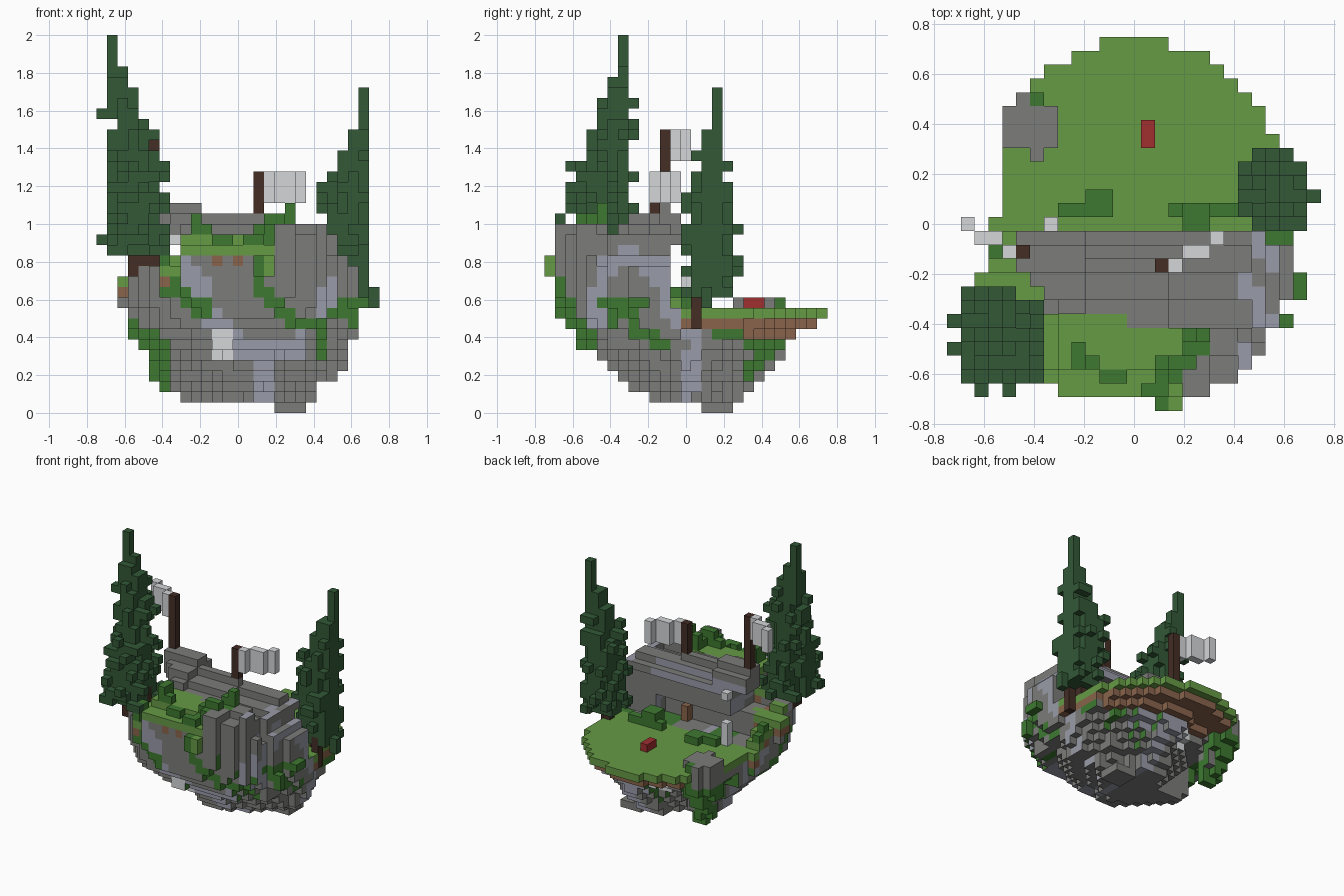
import bpy, bmesh, math, random
from mathutils import Vector

random.seed(7)
if "Cube" in bpy.data.objects:
    bpy.data.objects.remove(bpy.data.objects["Cube"])

V = 1 / 18  # cube size; cell centres lie on multiples of V

COLOURS = {"rock": "7C7C7A", "slate": "999BA8", "grass": "669B45", "moss": "3D7930",
           "dirt": "89644C", "bark": "432D25", "needles": "325836", "cloth": "D4D6D8",
           "red": "A02E2F"}
NAMES = list(COLOURS)


def linear(h):
    c = [int(h[n:n + 2], 16) / 255 for n in (0, 2, 4)]
    return [((v + .055) / 1.055) ** 2.4 for v in c] + [1]


MATS = []
for label, code in COLOURS.items():
    m = bpy.data.materials.new(label)
    m.use_nodes = True
    m.diffuse_color = linear(code)
    m.node_tree.nodes["Principled BSDF"].inputs["Base Color"].default_value = linear(code)
    MATS.append(m)

DIRS = [Vector(d) for d in ((1, 0, 0), (-1, 0, 0), (0, 1, 0), (0, -1, 0), (0, 0, 1), (0, 0, -1))]


def build(name, cells, paint=None):
    """Skin a set of cells {(i, j, k): colour}, leaving out the hidden faces."""
    bm = bmesh.new()
    for cell, colour in cells.items():
        c = Vector(cell)
        for d in DIRS:
            if tuple(int(v) for v in c + d) in cells:
                continue
            u = Vector((d.y, d.z, d.x))
            w = d.cross(u)
            mid = (c + Vector((0, 0, .5)) + d / 2) * V
            f = bm.faces.new([bm.verts.new(mid + (u * a + w * b) * V / 2)
                              for a, b in ((-1, -1), (1, -1), (1, 1), (-1, 1))])
            f.material_index = NAMES.index(paint(mid, d, colour) if paint else colour)
    bmesh.ops.remove_doubles(bm, verts=bm.verts, dist=V / 100)
    me = bpy.data.meshes.new(name)
    bm.to_mesh(me)
    bm.free()
    for m in MATS:
        me.materials.append(m)
    ob = bpy.data.objects.new(name, me)
    bpy.context.collection.objects.link(ob)


def box(colour, xs, ys, zs):
    return {(i, j, k): colour for i in range(xs[0], xs[1] + 1)
            for j in range(ys[0], ys[1] + 1) for k in range(zs[0], zs[1] + 1)}


def lerp(rows, t):
    """Interpolate rows sorted by their rising first value."""
    if t <= rows[0][0]:
        return rows[0][1:]
    for a, b in zip(rows, rows[1:]):
        if t <= b[0]:
            s = (t - a[0]) / (b[0] - a[0])
            return [p + (q - p) * s for p, q in zip(a[1:], b[1:])]
    return rows[-1][1:]


# Island bowl: height, left, right, front, back
BOWL = [(.03, .19, .36, .07, .26), (.08, -.28, .4, -.17, .34), (.14, -.4, .45, -.31, .37),
        (.2, -.41, .52, -.4, .42), (.3, -.47, .57, -.48, .5), (.4, -.57, .61, -.59, .57),
        (.47, -.62, .63, -.65, .68), (.52, -.62, .64, -.68, .74), (.6, -.64, .64, -.7, .74)]


def in_bowl(x, y, z):
    x0, x1, y0, y1 = lerp(BOWL, z)
    u = (x - (x0 + x1) / 2) / ((x1 - x0) / 2)
    v = (y - (y0 + y1) / 2) / ((y1 - y0) / 2)
    e = 2.6 if y < 0 else 2
    if .06 < z < .35:                              # the underside is more pointed
        e = 1 + 1.9 * z
    if y > .04 and (x < -.53 or x > .6) or y > -.2 and x < -.6:
        return False
    ripple = .08 * math.sin(17 * x + 9 * z) * math.sin(15 * y - 7 * z) if z < .46 else 0
    if x < -.02 and y > .12 and z < .42:           # hollow beside the boulder
        ripple -= .25
    return abs(u) ** e + abs(v) ** e < 1 + ripple


def ground(x, y):
    """Height of the ground and whether it is grass."""
    if y > -.04:                                   # back meadow
        return .556, True
    if y > (-.36 if x < 0 else -.41):
        if x < -.47 + max(0, -.17 - y):            # grassy ramp on the side
            return .556 + (.08 - y) * .5, True
        if x > .45:                                # falling rock shoulder
            return 1 - 1.5 * (x - .45), False
        h = 1.11 if x < -.2 else 1.06 if x < .15 else 1.0
        steps = (y < -.21) + (y < -.3) + (y > -.06) + (y > -.12 and x > -.2 and x < .15)
        return h - V * steps, False
    if x > (.33 if y > -.52 else .2):              # front rock with uneven tops
        h = 1 if x < .47 else .83
        return h - V * (math.sin(23 * x) * math.sin(19 * y) > .2), False
    if x < -.4:
        return .77, x < -.58
    return (.83 if x < -.3 else .95) - V * (y < -.56), True


def in_gap(x, y, z):
    cave = x > -.45 and -.1 - .1 * (z < .75 and x < .3) < y < -.04 and .556 < z < .9
    overhang = -.47 < x < -.28 and -.36 < y < 0 and .72 < z < .94
    return cave or overhang


island = {}
for (i, j, k) in box("rock", (-13, 13), (-13, 13), (0, 20)):
    x, y, z = i * V, j * V, (k + .5) * V
    h, grassy = ground(x, y)
    if z > h or not in_bowl(x, y, z) or in_gap(x, y, z):
        continue
    depth = h - z
    colour = "rock"
    if grassy and depth < V:
        colour = "grass"
    elif grassy and (depth < 2 * V or y > .28 and depth < 3.5 * V):
        colour = "dirt" if y > .07 and x > -.35 or random.random() < .35 else "rock"
    island[i, j, k] = colour

# Hanging boulder beside the meadow
for (i, j, k) in box("rock", (-9, -5), (4, 9), (2, 10)):
    z = (k + .5) * V
    x, y = i * V + .36 + .1 * min(z, .5), j * V - .3 - .2 * min(z, .5)
    r = min(.125, .045 + .3 * (z - .12))
    if x * x + y * y < r * r:
        island[i, j, k] = "moss" if y > .05 and x > -.01 or k < 4 else "rock"
island.update(box("moss", (2, 2), (-13, -13), (13, 14)))
island.update(box("grass", (3, 3), (-13, -13), (13, 14)))
island.update(box("bark", (11, 11), (1, 1), (8, 11)))
island.update(box("dirt", (2, 2), (-3, -3), (10, 11)))

# Painted bands: (colour, half width, path) on the front/back and on the sides
FRONT = [("cloth", .06, [(-.1, .34), (-.06, .4)]),
         ("moss", .045, [(-.36, .67), (-.27, .6), (-.18, .55)]),
         ("moss", .04, [(.1, .72), (.2, .57), (.3, .49), (.42, .47)]),
         ("moss", .035, [(.43, .32), (.44, .48), (.52, .53), (.66, .6)]),
         ("moss", .045, [(-.58, .48), (-.42, .34), (-.39, .14)]),
         ("slate", .06, [(-.32, .8), (-.22, .67), (-.13, .48), (-.05, .42)]),
         ("slate", .06, [(0, .33), (.32, .36)]),
         ("slate", .06, [(.14, .3), (.16, .1)]), ("slate", .05, [(.47, .55), (.48, .65)])]
SIDE = [("moss", .045, [(-.74, .76), (-.62, .52), (-.5, .35)]),
        ("moss", .035, [(-.42, .59), (-.33, .55), (-.24, .42), (-.1, .36)]),
        ("moss", .045, [(.34, .22), (.48, .38), (.2, .42)]),
        ("slate", .05, [(-.47, .5), (-.43, .78), (-.3, .82), (-.14, .78), (-.1, .56),
                        (.06, .4), (.02, .12)])]


def near(p, path, width):
    for a, b in zip(path, path[1:]):
        a, b = Vector(a), Vector(b)
        t = max(0, min(1, (p - a).dot(b - a) / (b - a).length_squared))
        if (a + (b - a) * t - p).length < width:
            return True
    return False


def paint(mid, d, colour):
    if colour != "rock":
        return colour
    if d.z > 0 and mid.z > .6:
        return "slate" if .4 < mid.x < .6 and math.sin(31 * mid.x + 23 * mid.y) > .1 else "rock"
    if d.y > 0 and mid.y < 0:
        return "slate" if .88 < mid.z < 1 and mid.x < .3 else "rock"
    p = Vector((mid.y if d.x else mid.x, mid.z))
    for band, width, path in (SIDE if d.x else FRONT):
        if near(p, path, width):
            return band
    return colour


build("island", island, paint)

# Bushes sitting on the ground: column range and height in cells
bushes = {}
for xs, ys, tall in [((-3, -2), (1, 2), 1), ((-5, -2), (1, 1), 1), ((4, 5), (0, 1), 2),
                     ((3, 3), (1, 1), 1), ((6, 7), (1, 1), 1), ((-10, -10), (-2, -1), 1),
                     ((4, 5), (-8, -8), 2), ((5, 5), (-8, -8), 3), ((4, 4), (-10, -9), 1),
                     ((3, 3), (-11, -10), 2), ((2, 2), (-11, -10), 1), ((-4, -4), (-10, -9), 2),
                     ((-3, -3), (-10, -10), 1), ((-2, -1), (-11, -11), 1),
                     ((5, 5), (-9, -9), 1), ((1, 2), (-12, -12), 1), ((-7, -7), (-11, -10), 1)]:
    for (i, j, _) in box("moss", xs, ys, (0, 0)):
        k = round(ground(i * V, j * V)[0] / V)
        bushes.update(box("moss", (i, i), (j, j), (k, k + tall - 1)))
bushes.update(box("moss", (12, 12), (-5, -4), (10, 10)))
bushes.update(box("moss", (11, 11), (-7, -7), (8, 9)))
build("bushes", bushes)

# Conifers: height, axis x, axis y, radius
TALL = [(.88, -.55, -.47, .15), (1.15, -.555, -.47, .135), (1.3, -.56, -.44, .12),
        (1.5, -.57, -.38, .1), (1.7, -.62, -.36, .07), (1.83, -.65, -.34, .045),
        (1.86, -.667, -.333, .03), (2, -.667, -.333, .03)]
SHORT = [(.62, .6, .12, .11), (.9, .58, .13, .13), (1.1, .57, .13, .12), (1.3, .61, .14, .08),
         (1.45, .64, .14, .06), (1.57, .667, .167, .03), (1.72, .667, .167, .03)]


def conifer(name, rows, twigs):
    cells = {}
    for (i, j, k) in box("needles", (-12, 12), (-12, 12), (0, 35)):
        z = (k + .5) * V
        if not rows[0][0] - .03 < z < rows[-1][0] + .01:
            continue
        cx, cy, r = lerp(rows, z)
        d = math.hypot(i * V - cx, j * V - cy)
        # stray twigs stick out of a ragged core
        reach = 1 if r < .04 else 1.45 if random.random() < .15 else random.uniform(.85, 1.1)
        if d < r * reach:
            cells[i, j, k] = "needles"
    for twig in twigs:
        cells[twig] = "needles"
    build(name, cells)


conifer("tall_conifer", TALL, [(-13, -9, 16), (-12, -9, 16), (-13, -7, 28), (-12, -7, 28)])
conifer("short_conifer", SHORT, [(13, 2, 10), (13, 2, 11), (12, 2, 11)])
build("tall_trunk", {**box("bark", (-10, -8), (-9, -8), (13, 16)),
                     **box("bark", (-7, -7), (-9, -9), (12, 12))})
build("short_trunk", box("bark", (10, 10), (2, 2), (9, 12)))

# Flag poles with waving cloth
for side, pole, base, top, step in (("right", (2, -3), 16, 22, 1), ("left", (-8, -2), 18, 26, -1)):
    px, py = pole
    build(side + "_flag_pole", box("bark", (px, px), (py, py), (base, top)))
    cloth = {}
    for n, wave in enumerate((0, 1, 1, 2)):
        i, j = px + step * (n + 1), py + wave
        cloth.update(box("cloth", (i, i), (j, j), (top - 2, top)))
    build(side + "_flag", cloth)

# Small details on the meadow
build("red_box", box("red", (1, 1), (6, 7), (10, 10)))
build("pale_spout", {**box("cloth", (-6, -6), (0, 0), (10, 12)),
                     **box("cloth", (-6, -6), (0, 0), (16, 16))})
